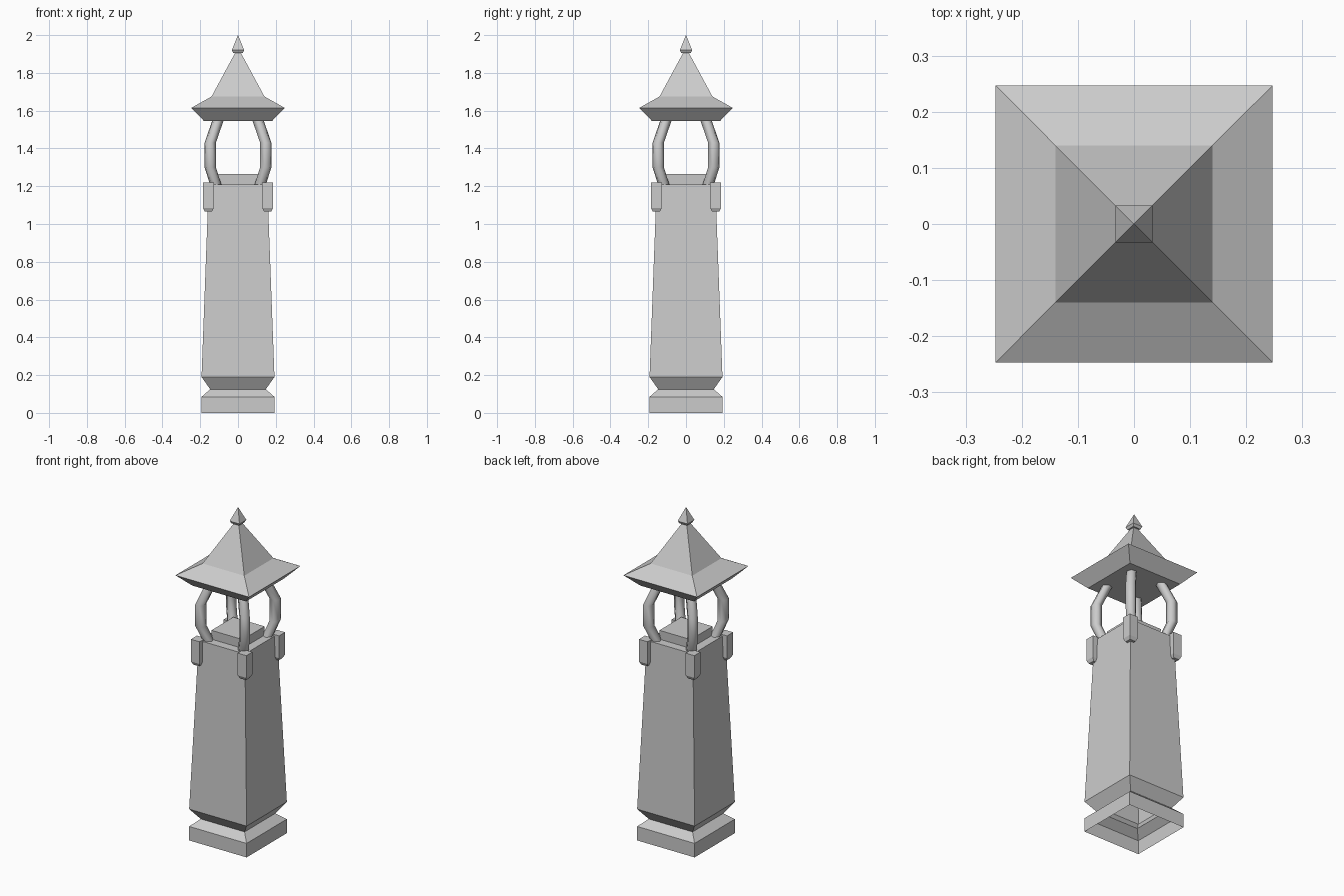
import bpy, bmesh, math
from mathutils import Vector

if "Cube" in bpy.data.objects:
    bpy.data.objects.remove(bpy.data.objects["Cube"])

stone = bpy.data.materials.new("grey_stone")
stone.use_nodes = True
GREY = (0.6, 0.6, 0.6, 1)
stone.diffuse_color = GREY
stone.node_tree.nodes["Principled BSDF"].inputs["Base Color"].default_value = GREY


def finish(name, bm, smooth_angle=None):
    bmesh.ops.recalc_face_normals(bm, faces=bm.faces)
    mesh = bpy.data.meshes.new(name)
    bm.to_mesh(mesh)
    bm.free()
    mesh.materials.append(stone)
    obj = bpy.data.objects.new(name, mesh)
    bpy.context.collection.objects.link(obj)
    if smooth_angle:
        bpy.ops.object.select_all(action='DESELECT')
        obj.select_set(True)
        bpy.context.view_layer.objects.active = obj
        bpy.ops.object.shade_smooth_by_angle(angle=math.radians(smooth_angle))
    return obj


def loft(bm, rings, cap_start=True, cap_end=True):
    loops = [[bm.verts.new(p) for p in ring] for ring in rings]
    for a, b in zip(loops, loops[1:]):
        n = len(a)
        for i in range(n):
            j = (i + 1) % n
            bm.faces.new((a[i], a[j], b[j], b[i]))
    if cap_start:
        bm.faces.new(loops[0][::-1])
    if cap_end:
        bm.faces.new(loops[-1])


def square(r, z, cx=0, cy=0):
    return [(cx + sx * r, cy + sy * r, z) for sx, sy in ((-1, -1), (1, -1), (1, 1), (-1, 1))]


def square_tower(name, profile, cap_start=True, smooth_angle=None):
    bm = bmesh.new()
    loft(bm, [square(r, z) for r, z in profile], cap_start)
    return finish(name, bm, smooth_angle)


# Hollow foot and tapering shaft, open underneath
square_tower("shaft", [(0.193, 0), (0.193, 0.085), (0.147, 0.125),
                       (0.193, 0.19), (0.155, 1.21)], cap_start=False)

# Raised block inside the lantern opening
square_tower("lantern_block", [(0.102, 1.2), (0.105, 1.265)])

# Flared roof and its finial
square_tower("roof", [(0.18, 1.545), (0.247, 1.615), (0.14, 1.675), (0.005, 1.925)])
square_tower("finial", [(0.025, 1.905), (0.033, 1.92), (0.0005, 2.0)])

# Bowed posts and corner brackets, one at each corner
POST_PATH = [(0.112, 1.19), (0.147, 1.3), (0.147, 1.43), (0.102, 1.56)]
SIDES, RADIUS = 6, 0.031
for name, sx, sy in (("front_right", -1, -1), ("front_left", 1, -1),
                     ("back_left", 1, 1), ("back_right", -1, 1)):
    out = Vector((sx, sy, 0)).normalized()
    side = out.cross(Vector((0, 0, 1)))
    bm = bmesh.new()
    rings = []
    for d, z in POST_PATH:
        centre = Vector((sx * d, sy * d, z))
        rings.append([centre + RADIUS * (out * math.cos(a) + side * math.sin(a))
                      for a in (math.tau * i / SIDES for i in range(SIDES))])
    loft(bm, rings)
    finish(name + "_post", bm, 65)

    bm = bmesh.new()
    c = 0.157
    loft(bm, [square(r, z, sx * c, sy * c)
              for r, z in ((0.019, 1.065), (0.029, 1.085), (0.029, 1.22))])
    finish(name + "_bracket", bm)
